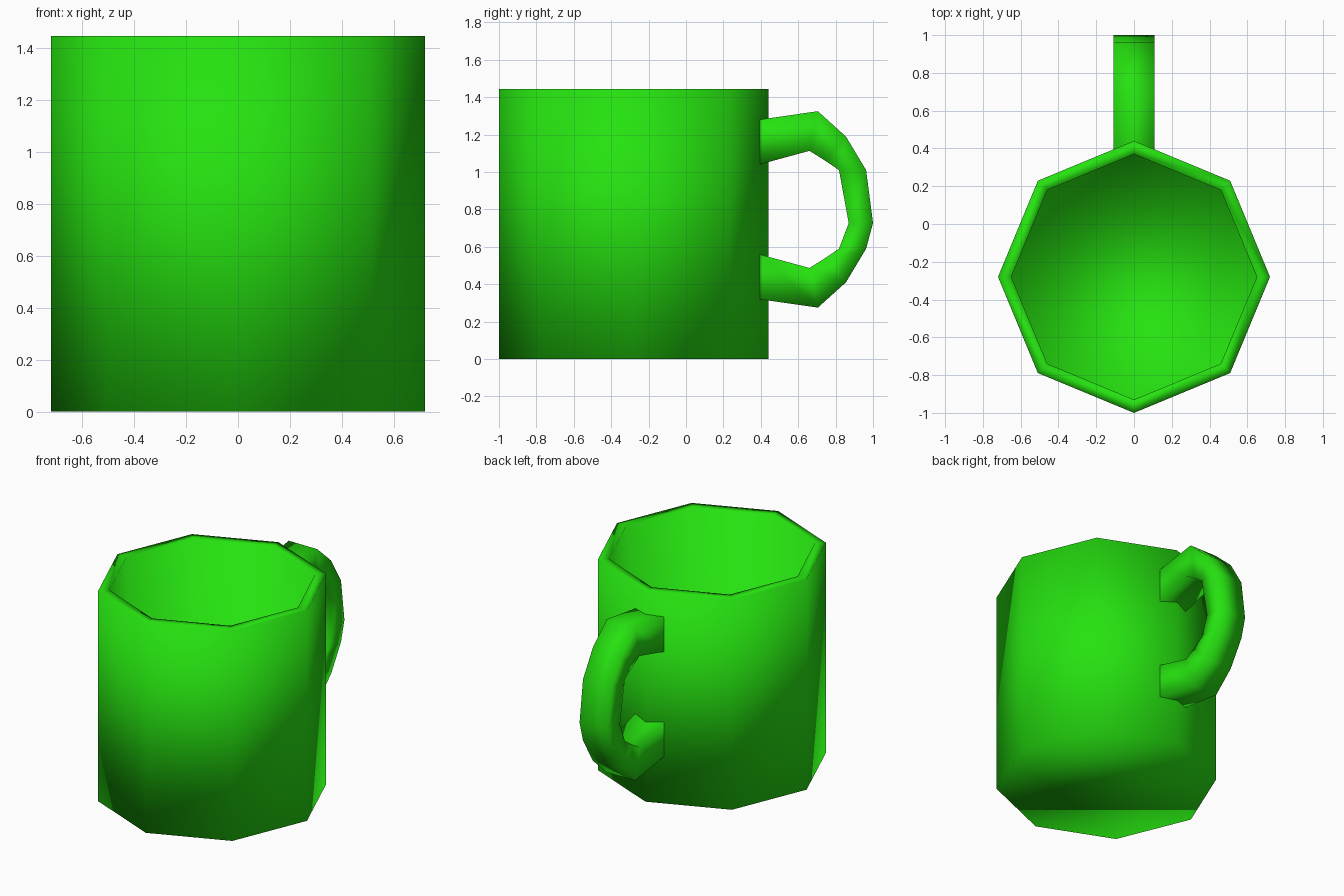
import bpy
import bmesh
import math

# Remove the default object
cube = bpy.data.objects.get("Cube")
if cube:
    bpy.data.objects.remove(cube, do_unlink=True)

# Single green glaze
green = bpy.data.materials.new("green_glaze")
green.use_nodes = True
color = (0.019, 0.76, 0.005, 1.0)
green.diffuse_color = color
green.node_tree.nodes["Principled BSDF"].inputs["Base Color"].default_value = color


def finish(bm, name):
    """Turn a bmesh into a fully smooth green object."""
    bmesh.ops.recalc_face_normals(bm, faces=bm.faces)
    for face in bm.faces:
        face.smooth = True
    mesh = bpy.data.meshes.new(name)
    bm.to_mesh(mesh)
    bm.free()
    mesh.materials.append(green)
    obj = bpy.data.objects.new(name, mesh)
    bpy.context.collection.objects.link(obj)
    return obj


def skin(bm, rings):
    """Join neighbouring rings of vertices with quads."""
    for a, b in zip(rings, rings[1:]):
        n = len(a)
        for i in range(n):
            j = (i + 1) % n
            bm.faces.new((a[i], a[j], b[j], b[i]))


# Cup: eight-sided shell, from outer base over the rim to the inner floor
SIDES, CENTRE_Y, HEIGHT = 8, -0.28, 1.445
RADIUS, WALL = 0.72, 0.07
profile = [(RADIUS, 0), (RADIUS, HEIGHT),
           (RADIUS - WALL, HEIGHT), (RADIUS - WALL, WALL)]
bm = bmesh.new()
rings = []
for r, z in profile:
    angles = [math.tau * i / SIDES for i in range(SIDES)]
    rings.append([bm.verts.new((r * math.cos(t), CENTRE_Y + r * math.sin(t), z))
                  for t in angles])
skin(bm, rings)
bm.faces.new(rings[0])
bm.faces.new(rings[-1])
finish(bm, "cup")

# Handle: rectangular section, (outer y, z) and (inner y, z) for the upper half
MID_Z, HALF_WIDTH = 0.8, 0.108
upper = [((0.392, 1.28), (0.392, 1.04)),
         ((0.705, 1.325), (0.66, 1.113)),
         ((0.855, 1.19), (0.74, 1.063)),
         ((0.963, 1.01), (0.818, 1.01))]
middle = [((1.0, 0.727), (0.87, 0.727))]
lower = [tuple((y, 2 * MID_Z - z) for y, z in pair) for pair in reversed(upper)]
bm = bmesh.new()
rings = []
for outer, inner in upper + middle + lower:
    corners = [(-HALF_WIDTH, outer), (HALF_WIDTH, outer),
               (HALF_WIDTH, inner), (-HALF_WIDTH, inner)]
    rings.append([bm.verts.new((x, y, z)) for x, (y, z) in corners])
skin(bm, rings)
finish(bm, "handle")
